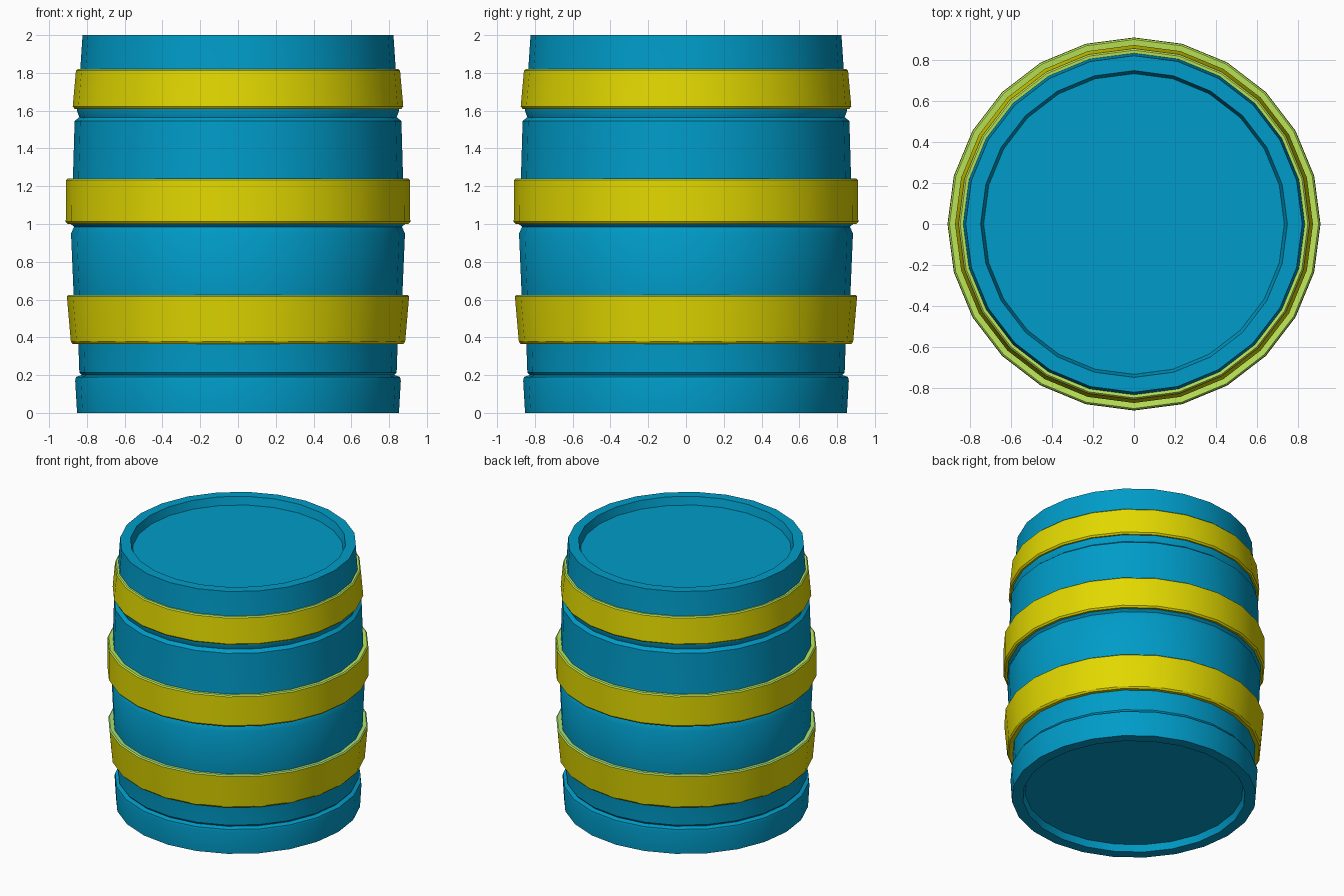
import bpy, bmesh, math

if "Cube" in bpy.data.objects:
    bpy.data.objects.remove(bpy.data.objects["Cube"])

SIDES = 24


def material(name, rgb):
    m = bpy.data.materials.new(name)
    m.diffuse_color = (*rgb, 1.0)
    m.use_nodes = True
    m.node_tree.nodes["Principled BSDF"].inputs["Base Color"].default_value = m.diffuse_color
    return m


blue = material("barrel blue", (0.0, 0.33, 0.58))
yellow = material("hoop yellow", (0.76, 0.69, 0.0))
lime = material("hoop lip lime", (0.50, 0.80, 0.10))
green = material("lower hoop lip green", (0.40, 0.76, 0.17))


def lathe(name, profile, mats, closed=False):
    """Spin an (r, z) profile round the z axis; r = 0 ends become a pole."""
    bm = bmesh.new()
    rings = []
    for r, z in profile:
        if r == 0:
            rings.append([bm.verts.new((0, 0, z))] * SIDES)
        else:
            rings.append([bm.verts.new((r * math.cos(2 * math.pi * i / SIDES),
                                        r * math.sin(2 * math.pi * i / SIDES), z))
                          for i in range(SIDES)])
    pairs = list(zip(rings, rings[1:]))
    if closed:
        pairs.append((rings[-1], rings[0]))
    for a, b in pairs:
        for i in range(SIDES):
            j = (i + 1) % SIDES
            corners = list(dict.fromkeys([a[i], a[j], b[j], b[i]]))
            bm.faces.new(corners)
    bmesh.ops.recalc_face_normals(bm, faces=bm.faces)
    # upward-facing lips take the second colour, if there is one
    if len(mats) > 1:
        for f in bm.faces:
            f.normal_update()
            if f.normal.z > 0.4:
                f.material_index = 1
    me = bpy.data.meshes.new(name)
    bm.to_mesh(me)
    bm.free()
    for m in mats:
        me.materials.append(m)
    ob = bpy.data.objects.new(name, me)
    bpy.context.collection.objects.link(ob)
    bpy.ops.object.select_all(action='DESELECT')
    ob.select_set(True)
    bpy.context.view_layer.objects.active = ob
    bpy.ops.object.shade_smooth_by_angle(angle=math.radians(30))
    return ob


# Barrel body with recessed ends and shallow grooves
lathe("barrel_body", [
    (0, 0.05), (0.76, 0.05), (0.775, 0.0), (0.852, 0.0),
    (0.862, 0.17), (0.858, 0.19), (0.828, 0.20), (0.84, 0.215),
    (0.845, 0.36), (0.87, 0.62), (0.884, 0.95), (0.868, 0.985),
    (0.885, 1.0), (0.874, 1.24), (0.865, 1.545), (0.84, 1.565),
    (0.853, 1.60), (0.835, 1.82), (0.823, 2.0), (0.75, 2.0),
    (0.735, 1.94), (0, 1.94)], [blue])

# Three hoops: bottom z, top z, bottom radius, top radius, lip colour
for name, z0, z1, r0, r1, lip in [
        ("lower_hoop", 0.365, 0.625, 0.885, 0.906, green),
        ("middle_hoop", 1.0, 1.24, 0.912, 0.91, lime),
        ("upper_hoop", 1.61, 1.82, 0.875, 0.858, lime)]:
    lathe(name, [(r0 - 0.06, z0 + 0.005), (r0 - 0.01, z0), (r0, z0 + 0.012),
                 (r1, z1 - 0.008), (r1 - 0.008, z1), (r1 - 0.06, z1 - 0.005)],
          [yellow, lip], closed=True)
